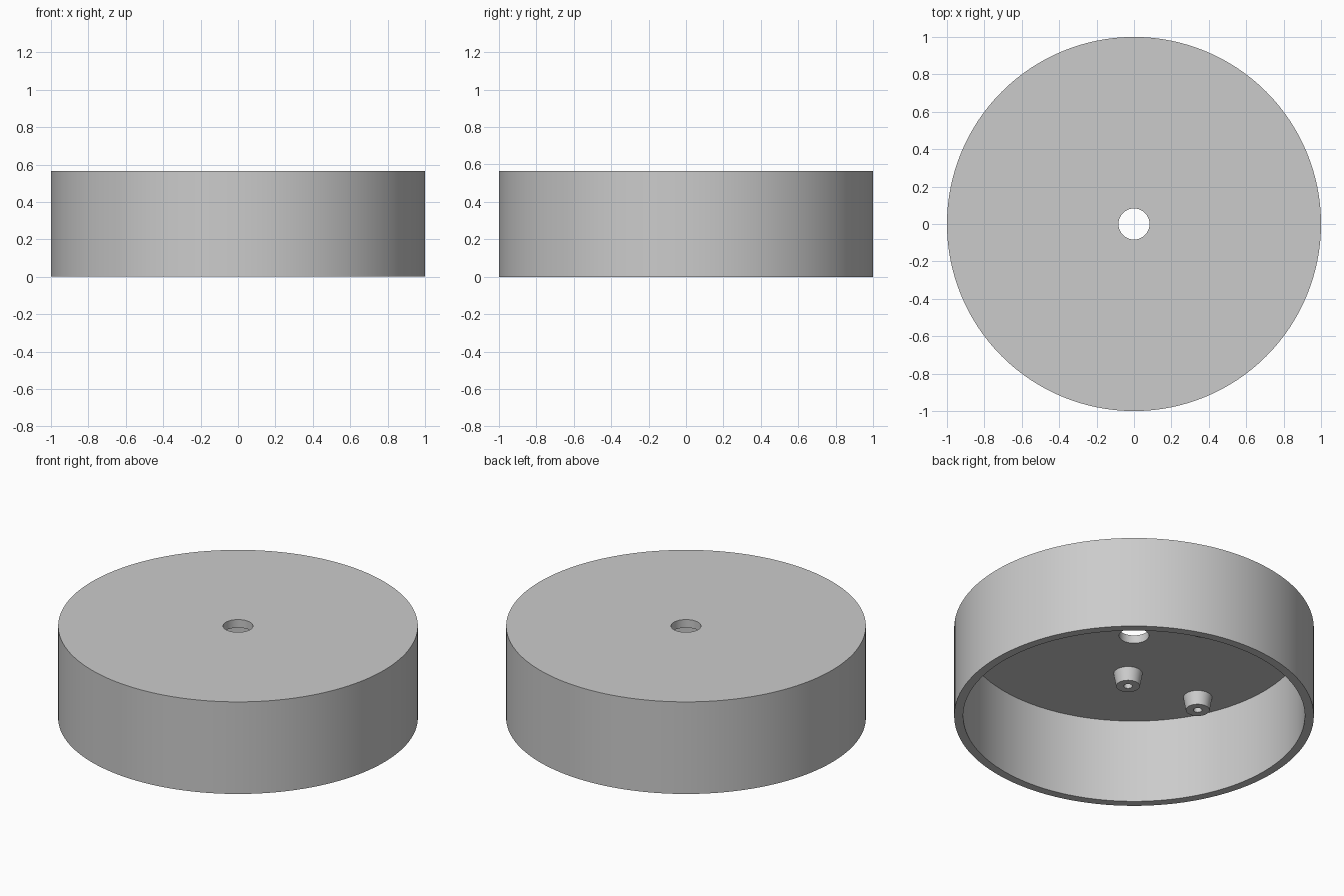
import bpy
import bmesh
import math
from mathutils import Matrix, Vector

old = bpy.data.objects.get("Cube")
if old:
    bpy.data.objects.remove(old, do_unlink=True)

HEIGHT, CEILING = 0.565, 0.515

grey = bpy.data.materials.new("plain grey")
grey.use_nodes = True
colour = (0.6, 0.6, 0.6, 1)
grey.diffuse_color = colour
grey.node_tree.nodes["Principled BSDF"].inputs["Base Color"].default_value = colour


def lathe(name, profile, sides, location=(0, 0, 0), closed=True):
    """Revolve an (r, z) profile around the z axis."""
    bm = bmesh.new()
    rings = []
    for r, z in profile:
        angles = [math.tau * i / sides for i in range(sides)]
        rings.append([bm.verts.new((r * math.cos(a), r * math.sin(a), z)) for a in angles])
    pairs = list(zip(rings, rings[1:]))
    if closed:
        pairs.append((rings[-1], rings[0]))
    else:
        bm.faces.new(rings[-1])
    for a, b in pairs:
        for i in range(sides):
            j = (i + 1) % sides
            bm.faces.new((a[i], a[j], b[j], b[i]))
    bmesh.ops.recalc_face_normals(bm, faces=bm.faces)
    mesh = bpy.data.meshes.new(name)
    bm.to_mesh(mesh)
    bm.free()
    mesh.materials.append(grey)
    obj = bpy.data.objects.new(name, mesh)
    obj.location = location
    bpy.context.collection.objects.link(obj)
    bpy.ops.object.select_all(action="DESELECT")
    obj.select_set(True)
    bpy.context.view_layer.objects.active = obj
    bpy.ops.object.shade_smooth_by_angle(angle=math.radians(30))
    return obj


# Round cap, open underneath, with a hole through its top
lathe("cap_shell", [(1, 0), (1, HEIGHT), (0.083, HEIGHT),
                    (0.083, CEILING), (0.95, CEILING), (0.95, 0)], 128)

# Four tapered screw posts under the top, on a slightly turned rectangle
turn = Matrix.Rotation(math.radians(-5.5), 3, "Z")
post = [(0.08, 0), (0.066, -0.08), (0.024, -0.08), (0.024, -0.002)]
for side, y in (("front", -0.367), ("back", 0.367)):
    for place, x in (("inner", -0.212), ("outer", -0.682)):
        lathe(f"{side}_{place}_screw_post", post, 40,
              turn @ Vector((x, y, 0)) + Vector((0, 0, CEILING)), closed=False)
